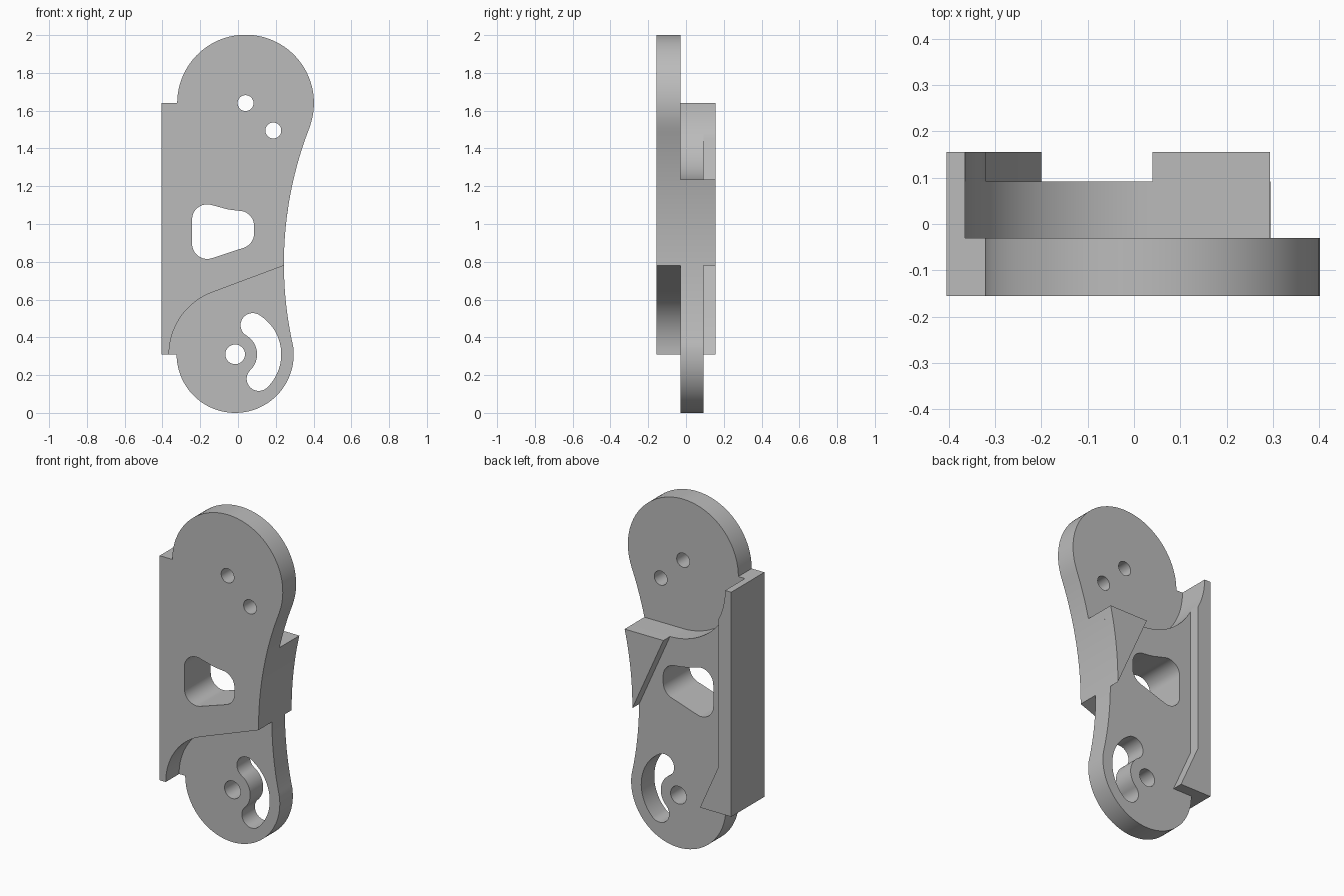
import bpy, bmesh
from math import cos, sin, radians, degrees, atan2, acos, hypot

cube = bpy.data.objects.get("Cube")
if cube:
    bpy.data.objects.remove(cube, do_unlink=True)

grey = bpy.data.materials.new("plain grey")
grey.use_nodes = True
colour = (0.5, 0.5, 0.5, 1)
grey.diffuse_color = colour
grey.node_tree.nodes["Principled BSDF"].inputs["Base Color"].default_value = colour

# Layer depths from front to back
FRONT, SEAM, BACK, RIM = -0.155, -0.03, 0.092, 0.155
# Round ends, and the large waist arc tangent to both
TOP, TOP_R = (0.04, 1.64), 0.362
LOW, LOW_R = (-0.015, 0.31), 0.31
WAIST, WAIST_R = (2.223, 0.79), 1.98
LEFT, SHELF, NOTCH = -0.405, 1.235, 0.78


def arc(centre, r, start, end):
    n = max(4, int(abs(end - start) / 4))
    angles = [radians(start + (end - start) * i / n) for i in range(n + 1)]
    return [(centre[0] + r * cos(a), centre[1] + r * sin(a)) for a in angles]


def waist(z_start, z_end, n=24):
    """Concave right edge between two heights."""
    points = []
    for i in range(n + 1):
        z = z_start + (z_end - z_start) * i / n
        points.append((WAIST[0] - (WAIST_R ** 2 - (z - WAIST[1]) ** 2) ** 0.5, z))
    return points


def prism(name, outline, y0, y1):
    """Extrude an x-z outline through a depth range."""
    bm = bmesh.new()
    face = bm.faces.new([bm.verts.new((x, y0, z)) for x, z in outline])
    bmesh.ops.solidify  # plain extrusion is enough here
    made = bmesh.ops.extrude_face_region(bm, geom=[face], use_keep_orig=True)
    moved = [g for g in made["geom"] if isinstance(g, bmesh.types.BMVert)]
    bmesh.ops.translate(bm, verts=moved, vec=(0, y1 - y0, 0))
    bmesh.ops.remove_doubles(bm, verts=bm.verts, dist=1e-5)
    bmesh.ops.recalc_face_normals(bm, faces=bm.faces)
    mesh = bpy.data.meshes.new(name)
    bm.to_mesh(mesh)
    bm.free()
    mesh.materials.append(grey)
    obj = bpy.data.objects.new(name, mesh)
    bpy.context.collection.objects.link(obj)
    return obj


def activate(obj):
    bpy.ops.object.select_all(action="DESELECT")
    obj.select_set(True)
    bpy.context.view_layer.objects.active = obj


def cut(obj, outlines):
    """Cut outlines straight through a part."""
    for outline in outlines:
        cutter = prism("cutter", outline, -0.3, 0.3)
        cutter.hide_render = True
        mod = obj.modifiers.new("hole", "BOOLEAN")
        mod.operation, mod.solver, mod.object = "DIFFERENCE", "EXACT", cutter
        activate(obj)
        bpy.ops.object.modifier_apply(modifier=mod.name)
        bpy.data.objects.remove(cutter, do_unlink=True)


def hole(centre, r):
    return arc(centre, r, 0, 360)[:-1]


# Through openings
window = (arc((-0.163, 1.024), 0.08, 75, 180) + arc((-0.163, 0.895), 0.08, 180, 288)
          + arc((0.005, 0.95), 0.08, 288, 360) + arc((0.005, 0.99), 0.08, 0, 88)
          + [(-0.03, 1.074), (-0.06, 1.079), (-0.1, 1.09)])
slot_r, slot_half, slot_low, slot_high = 0.18, 0.064, -46, 59


def slot_end(angle):
    return arc(LOW, slot_r, angle, angle)[0]


slot = (arc(LOW, slot_r + slot_half, slot_low, slot_high)
        + arc(slot_end(slot_high), slot_half, slot_high, slot_high + 180)[1:-1]
        + arc(LOW, slot_r - slot_half, slot_high, slot_low)
        + arc(slot_end(slot_low), slot_half, slot_low + 180, slot_low + 360)[1:-1])

# Front plate: upper round end, with a lower edge that clears the lower round end
clear_r = 0.35
corner = waist(NOTCH, NOTCH, 1)[0]
dx, dz = corner[0] - LOW[0], corner[1] - LOW[1]
tangent = degrees(atan2(dz, dx) + acos(clear_r / hypot(dx, dz)))
top_join = degrees(atan2(WAIST[1] - TOP[1], WAIST[0] - TOP[0]))
low_join = degrees(atan2(WAIST[1] - LOW[1], WAIST[0] - LOW[0]))
top_z = TOP[1] + TOP_R * sin(radians(top_join))
low_z = LOW[1] + LOW_R * sin(radians(low_join))
front_plate = prism(
    "front_plate",
    waist(NOTCH, top_z) + arc(TOP, TOP_R, top_join, 180)[1:]
    + [(LEFT, TOP[1]), (LEFT, LOW[1])]
    + arc(LOW, clear_r, 180, tangent), FRONT, SEAM)
cut(front_plate, [window, hole(TOP, 0.042), hole((0.187, 1.495), 0.042)])

# Middle plate: lower round end, with an upper edge that clears the upper round end
groove_r = TOP[1] - SHELF
middle_plate = prism(
    "middle_plate",
    waist(SHELF, low_z) + arc(LOW, LOW_R, low_join, -180)[1:]
    + [(LEFT, LOW[1]), (LEFT, TOP[1])]
    + arc(TOP, groove_r, 180, 270), SEAM, BACK)
cut(middle_plate, [window, hole(LOW, 0.052), slot])

# Back rim along the left edge, flared at its foot
inner = -0.32
groove_end = degrees(acos((inner - TOP[0]) / groove_r))
back_rim = prism(
    "back_rim",
    [(LEFT, LOW[1]), (LEFT, TOP[1])] + arc(TOP, groove_r, 180, 360 - groove_end)
    + [(inner, 0.58), (-0.2, LOW[1])], BACK, RIM)

# Tapered stop pad on the back right edge
stop_pad = prism("stop_pad", waist(SHELF, NOTCH) + [(TOP[0], SHELF)], BACK, RIM)

for part in (front_plate, middle_plate, back_rim, stop_pad):
    activate(part)
    bpy.ops.object.shade_smooth_by_angle(angle=radians(30))
